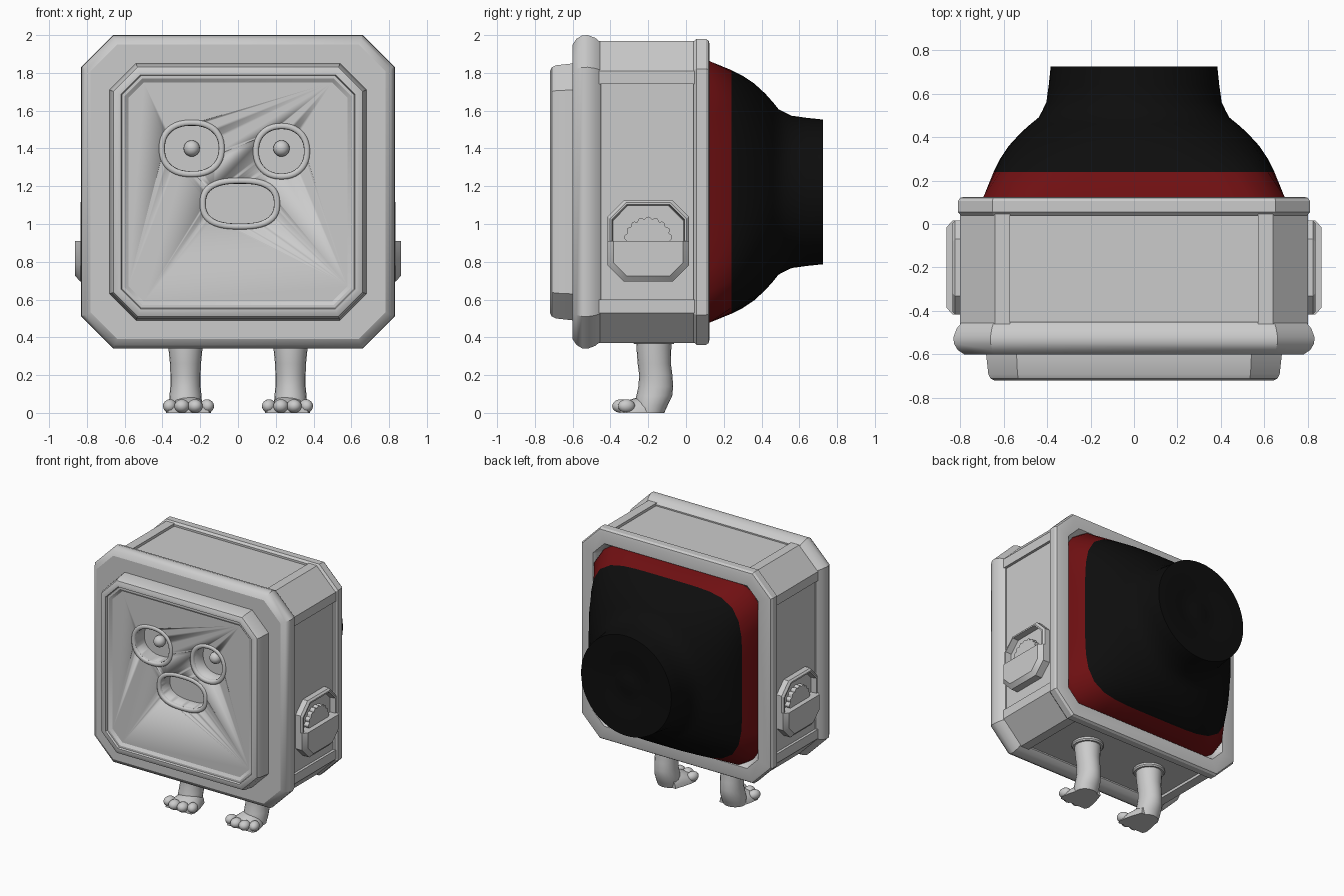
import bpy, bmesh, math
from mathutils import Vector, Matrix

if "Cube" in bpy.data.objects:
    bpy.data.objects.remove(bpy.data.objects["Cube"])

CZ = 1.17  # height of the body centre


def material(name, rgb):
    m = bpy.data.materials.new(name)
    m.diffuse_color = (*rgb, 1)
    m.use_nodes = True
    m.node_tree.nodes["Principled BSDF"].inputs["Base Color"].default_value = m.diffuse_color
    return m


GREY = material("light_grey", (0.6, 0.6, 0.6))
RED = material("dark_red", (0.16, 0.005, 0.006))
BLACK = material("black", (0.004, 0.004, 0.004))


def finish(name, bm, mats=(GREY,), angle=30):
    bmesh.ops.recalc_face_normals(bm, faces=bm.faces)
    me = bpy.data.meshes.new(name)
    bm.to_mesh(me)
    bm.free()
    for m in mats:
        me.materials.append(m)
    ob = bpy.data.objects.new(name, me)
    bpy.context.collection.objects.link(ob)
    bpy.ops.object.select_all(action='DESELECT')
    ob.select_set(True)
    bpy.context.view_layer.objects.active = ob
    bpy.ops.object.shade_smooth_by_angle(angle=math.radians(angle))
    return ob


def loft(name, rings, cyclic=False, mats=(GREY,), angle=30, rule=None):
    """Skin equal-length point rings; cap the ends unless cyclic."""
    bm = bmesh.new()
    rows = [[bm.verts.new(p) for p in r] for r in rings]
    n = len(rows[0])
    pairs = list(zip(rows, rows[1:])) + ([(rows[-1], rows[0])] if cyclic else [])
    for a, b in pairs:
        for i in range(n):
            j = (i + 1) % n
            bm.faces.new((a[i], a[j], b[j], b[i]))
    if not cyclic:
        bm.faces.new(rows[0])
        bm.faces.new(rows[-1])
    if rule:
        for f in bm.faces:
            f.material_index = rule(f.calc_center_median())
    return finish(name, bm, mats, angle)


def octagon(y, h, c):
    k = h - c
    pts = [(k, h), (h, k), (h, -k), (k, -h), (-k, -h), (-h, -k), (-h, k), (-k, h)]
    return [(x, y, CZ + z) for x, z in pts]


def octagons(profile, h0, c0):
    """Inset octagons whose chamfer stays parallel."""
    return [octagon(y, h, c0 - 0.586 * (h0 - h)) for y, h in profile]


def oval(cx, cz, y, w, h, n=2.0, count=48):
    """Superellipse ring facing the front."""
    out = []
    for i in range(count):
        t = 2 * math.pi * i / count
        c, s = math.cos(t), math.sin(t)
        r = (abs(c) ** n + abs(s) ** n) ** (-1 / n)
        out.append((cx + w * r * c, y, cz + h * r * s))
    return out


def ball(name, loc, size, tilt=0):
    bm = bmesh.new()
    bmesh.ops.create_uvsphere(bm, u_segments=20, v_segments=12, radius=1)
    mat = Matrix.Translation(loc) @ Matrix.Rotation(tilt, 4, 'Z') @ Matrix.Diagonal((*size, 1))
    bmesh.ops.transform(bm, matrix=mat, verts=bm.verts)
    return finish(name, bm, angle=60)


# Case: core, front rim, back rim
loft("case_core", octagons([(-0.47, 0.78), (0.08, 0.78)], 0.83, 0.18))
loft("front_rim", octagons([(-0.45, 0.6), (-0.45, 0.79), (-0.48, 0.815), (-0.52, 0.83),
                            (-0.55, 0.828), (-0.58, 0.81), (-0.60, 0.78), (-0.60, 0.6)],
                           0.83, 0.17), cyclic=True)
loft("back_rim", octagons([(0.04, 0.6), (0.04, 0.795), (0.055, 0.81), (0.105, 0.81), (0.12, 0.80),
                           (0.125, 0.78), (0.125, 0.70), (0.10, 0.685)],
                          0.83, 0.17), cyclic=True)

# Raised strips along the four long corners
strip = [(0.57, 0.80), (0.64, 0.80), (0.70, 0.74), (0.74, 0.70), (0.80, 0.64), (0.80, 0.57),
         (0.74, 0.57), (0.57, 0.74)]
for sx, side in ((1, "right"), (-1, "left")):
    for sz, level in ((1, "top"), (-1, "bottom")):
        loft(f"corner_strip_{level}_{side}",
             [[(sx * x, y, CZ + sz * z) for x, z in strip] for y in (-0.46, 0.06)])

# Front panel with stepped bezel
panel = loft("front_panel", octagons([(-0.50, 0.68), (-0.60, 0.68), (-0.69, 0.67), (-0.71, 0.66),
                                      (-0.72, 0.64), (-0.72, 0.62), (-0.705, 0.615), (-0.705, 0.60),
                                      (-0.69, 0.58)], 0.68, 0.14))

# Eye and mouth sockets: centre x, centre z, half width, half height, roundness
sockets = {"left_eye": (-0.245, 1.40, 0.175, 0.153, 2.3),
           "right_eye": (0.23, 1.385, 0.152, 0.15, 2.2),
           "mouth": (0.01, 1.108, 0.213, 0.138, 2.6)}
for name, (cx, cz, w, h, n) in sockets.items():
    cut = loft(name + "_cutter", [oval(cx, cz, y, w - 0.032, h - 0.032, n) for y in (-0.8, -0.58)])
    cut.hide_render = True
    cut.hide_set(True)
    mod = panel.modifiers.new(name, 'BOOLEAN')
    mod.object = cut
    mod.operation = 'DIFFERENCE'
    mod.solver = 'EXACT'
    loft(name + "_lip", [oval(cx, cz, y, w - d, h - d, n) for y, d in
                         ((-0.68, 0.0), (-0.694, 0.002), (-0.70, 0.01), (-0.70, 0.024),
                          (-0.694, 0.031), (-0.68, 0.033))], cyclic=True, angle=60)
for name, x in (("left_pupil", -0.245), ("right_pupil", 0.23)):
    ball(name, (x, -0.60, 1.40), (0.043, 0.043, 0.043))


# Bulging back housing, red at its base and black behind
def base_ring(y, h, c, count=48):
    out = []
    for i in range(count):
        t = 2 * math.pi * i / count
        co, si = abs(math.cos(t)), abs(math.sin(t))
        r = h / max(co, si, (co + si) / (2 - c / h))
        out.append((r * math.cos(t), y, CZ + r * math.sin(t)))
    return out


dome = [(0.24, 0.645, 5), (0.30, 0.615, 4), (0.36, 0.575, 3.2), (0.42, 0.52, 2.7), (0.46, 0.475, 2.4),
        (0.49, 0.438, 2.2), (0.52, 0.422, 2.1), (0.56, 0.403, 2), (0.64, 0.392, 2), (0.725, 0.383, 2),
        (0.725, 0.30, 2), (0.715, 0.18, 2), (0.70, 0.10, 2), (0.71, 0.06, 2)]
loft("back_housing", [base_ring(0.09, 0.70, 0.13), base_ring(0.125, 0.692, 0.13)]
     + [oval(0, CZ, y, h, h, n) for y, h, n in dome],
     mats=(RED, BLACK), angle=50, rule=lambda c: 0 if c.y < 0.24 else 1)

# Side fittings: octagonal frame, scalloped disc and lower pocket
FY, FZ = -0.20, 0.91


def side_octagon(x, h, c=0.085):
    k = h - c
    return [(x, FY + a, FZ + b) for a, b in
            [(k, h), (h, k), (h, -k), (k, -h), (-k, -h), (-h, -k), (-h, k), (-k, h)]]


def side_pocket(x, d):
    h, c = 0.215 - d, 0.085 - d * 0.5
    pts = [(h, 0), (h, c - h), (h - c, -h), (c - h, -h), (-h, c - h), (-h, 0)]
    return [(x, FY + a, FZ + b) for a, b in pts]


def scallop(x, r):
    pts = []
    for i in range(61):
        t = math.pi * i / 60
        q = r + 0.014 * abs(math.sin(t * 9))
        pts.append((x, FY + q * math.cos(t), FZ + q * math.sin(t)))
    return pts


for s, side in ((1, "right"), (-1, "left")):
    def flip(rings):
        return [[(s * x, y, z) for x, y, z in r] for r in rings]
    loft("side_frame_" + side, flip([side_octagon(0.77, 0.215), side_octagon(0.822, 0.215),
                                     side_octagon(0.835, 0.203), side_octagon(0.835, 0.192, 0.077),
                                     side_octagon(0.77, 0.185, 0.075)]), cyclic=True)
    loft("side_plate_" + side, flip([side_octagon(0.76, 0.19), side_octagon(0.79, 0.19)]))
    loft("side_disc_" + side, flip([scallop(0.77, 0.115), scallop(0.825, 0.115)]))
    loft("side_pocket_" + side, flip([side_pocket(0.77, 0), side_pocket(0.835, 0),
                                      side_pocket(0.862, 0.03)]))

# Legs: cuff, bent leg, foot and four toes
leg = [(0.42, -0.17, 0.092, 0.095), (0.34, -0.17, 0.090, 0.092), (0.26, -0.168, 0.082, 0.088),
       (0.20, -0.160, 0.080, 0.088), (0.14, -0.160, 0.080, 0.092), (0.09, -0.168, 0.085, 0.095),
       (0.04, -0.185, 0.088, 0.088), (0.0, -0.19, 0.082, 0.075)]
foot = [(-0.14, 0.075, 0.085), (-0.20, 0.095, 0.095), (-0.26, 0.112, 0.082), (-0.32, 0.12, 0.062),
        (-0.35, 0.11, 0.045)]
for s, side in ((1, "right"), (-1, "left")):
    x0 = s * 0.278
    ring = [(math.cos(2 * math.pi * i / 20), math.sin(2 * math.pi * i / 20)) for i in range(20)]
    loft("leg_" + side, [[(x0 + rx * c, y + ry * q, z) for c, q in ring] for z, y, rx, ry in leg],
         angle=50)
    loft("cuff_" + side, [[(x0 + r * c, -0.17 + r * q, z) for c, q in ring] for r, z in
                          ((0.085, 0.40), (0.11, 0.40), (0.112, 0.375), (0.105, 0.365), (0.085, 0.365))],
         cyclic=True)
    loft("foot_" + side, [[(s * 0.262 + w * c, y, max(0.0, h * q)) for c, q in ring]
                          for y, w, h in foot], angle=50)
    for i, (dx, y, r) in enumerate(((-0.098, -0.315, 0.036), (-0.035, -0.345, 0.04),
                                    (0.035, -0.345, 0.04), (0.098, -0.315, 0.036))):
        ball(f"toe_{i + 1}_{side}", (s * 0.262 + dx, y, 0.036), (r, 0.046, 0.036), dx * 3)
